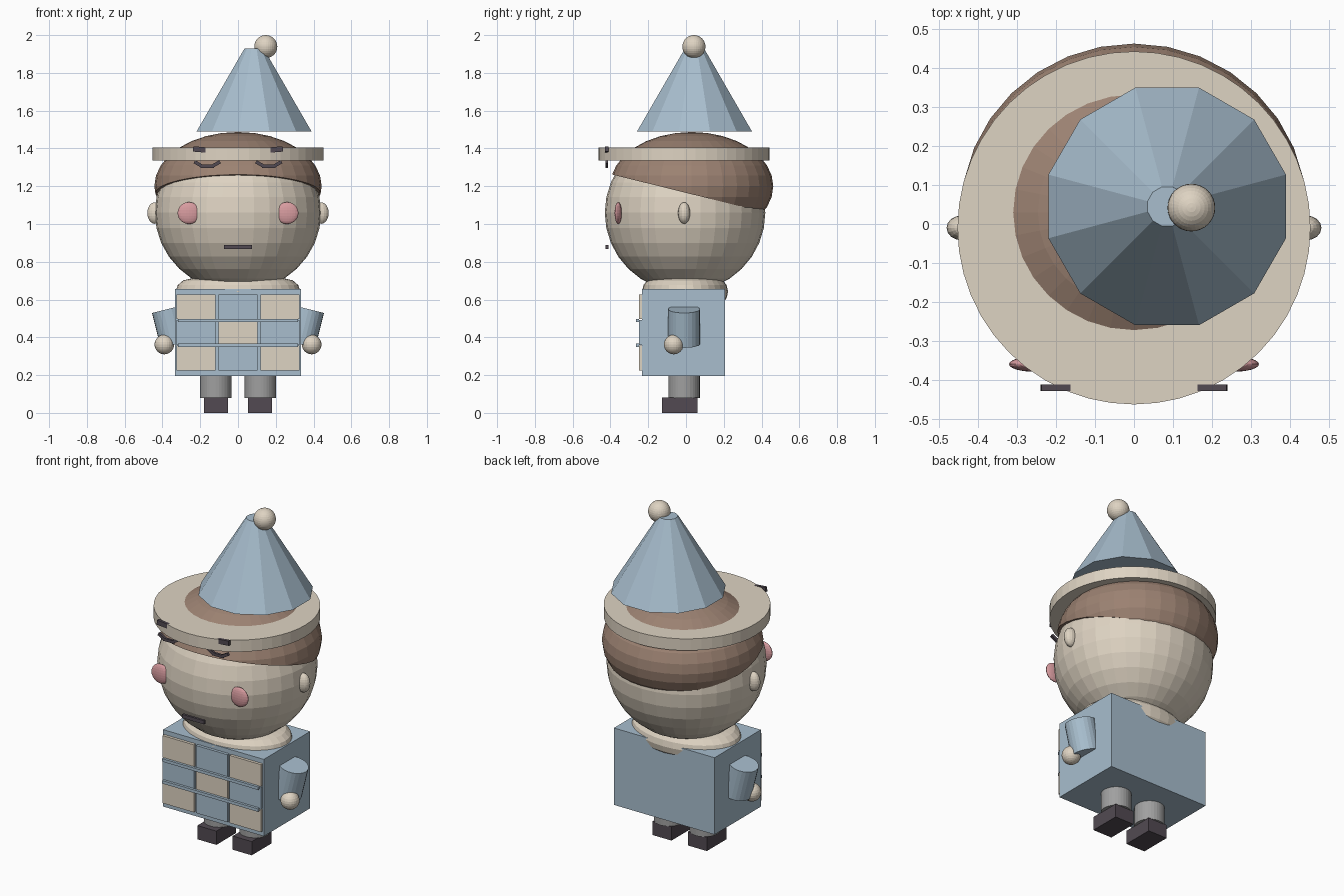
import bpy, bmesh, math
from mathutils import Vector

if "Cube" in bpy.data.objects:
    bpy.data.objects.remove(bpy.data.objects["Cube"])


def material(name, r, g, b):
    lin = [(c / 255 / 12.92) if c < 10 else ((c / 255 + 0.055) / 1.055) ** 2.4 for c in (r, g, b)]
    m = bpy.data.materials.new(name)
    m.diffuse_color = (*lin, 1)
    m.use_nodes = True
    m.node_tree.nodes["Principled BSDF"].inputs["Base Color"].default_value = m.diffuse_color
    return m


BLUE = material("pale_blue", 168, 190, 206)
CREAM = material("cream", 222, 211, 194)
HAIR = material("hair_brown", 156, 130, 114)
PINK = material("cheek_pink", 216, 156, 160)
GREY = material("trouser_grey", 160, 160, 160)
DARK = material("dark_plum", 82, 74, 82)


def finish(name, mat, rot=(0, 0, 0), scale=(1, 1, 1)):
    o = bpy.context.object
    o.name = name
    o.rotation_euler = rot
    o.scale = scale
    o.data.materials.append(mat)
    return o


def box(name, mat, lo, hi, rot=(0, 0, 0)):
    c = [(a + b) / 2 for a, b in zip(lo, hi)]
    bpy.ops.mesh.primitive_cube_add(size=1, location=c)
    return finish(name, mat, rot, [b - a for a, b in zip(lo, hi)])


def ball(name, mat, loc, radii, segs=32, rings=16):
    bpy.ops.mesh.primitive_uv_sphere_add(segments=segs, ring_count=rings, radius=1, location=loc)
    return finish(name, mat, scale=radii)


def tube(name, mat, loc, r, depth, sides=32, rot=(0, 0, 0)):
    bpy.ops.mesh.primitive_cylinder_add(vertices=sides, radius=r, depth=depth, location=loc)
    return finish(name, mat, rot)


# Head and hair cap (cut by a plane that slopes down to the back)
ball("head", CREAM, (0, -0.005, 1.06), (0.44, 0.425, 0.42))
hc, hr = Vector((0, 0.03, 1.2)), Vector((0.443, 0.432, 0.287))
hair = ball("hair", HAIR, hc, (1, 1, 1))
bm = bmesh.new()
bm.from_mesh(hair.data)
bmesh.ops.scale(bm, vec=hr, verts=bm.verts)
cut = bmesh.ops.bisect_plane(bm, geom=bm.verts[:] + bm.edges[:] + bm.faces[:],
                             plane_co=Vector((0, 0, 1.165)) - hc,
                             plane_no=(0, 0.24, 0.97), clear_inner=True)
bmesh.ops.holes_fill(bm, edges=[e for e in bm.edges if e.is_boundary])
bm.to_mesh(hair.data)
bm.free()

# Hat: brim, floating cone and bobble
tube("hat_brim", CREAM, (0, -0.01, 1.37), 0.452, 0.07, 48)
bpy.ops.mesh.primitive_cone_add(vertices=12, radius1=0.315, radius2=0.052, depth=0.44,
                                location=(0.085, 0.045, 1.71))
finish("hat_cone", BLUE, (0, 0, math.radians(15)))
ball("hat_bobble", CREAM, (0.147, 0.042, 1.939), (0.061,) * 3)

# Body and collar
box("body", BLUE, (-0.333, -0.232, 0.195), (0.333, 0.206, 0.655))
bpy.ops.mesh.primitive_torus_add(major_radius=0.25, minor_radius=0.08, major_segments=32,
                                 minor_segments=12, location=(0, -0.005, 0.642))
finish("collar", CREAM, scale=(1, 0.69, 0.86))

# Chequered front panels with two bars across
for col in range(3):
    for row in range(3):
        x, z = (col - 1) * 0.222, 0.29 + row * 0.136
        box("front_panel", BLUE if (col + row) % 2 else CREAM,
            (x - 0.104, -0.249, z - 0.066), (x + 0.104, -0.23, z + 0.066))
for z in (0.358, 0.489):
    box("front_bar", BLUE, (-0.317, -0.264, z - 0.009), (0.317, -0.249, z + 0.009))

# Mouth
box("mouth", DARK, (-0.073, -0.425, 0.868), (0.073, -0.411, 0.89))

# Mirrored parts
for s in (-1, 1):
    ball("ear", CREAM, (s * 0.44, -0.01, 1.058), (0.04, 0.032, 0.057), 16, 12)
    ball("cheek", PINK, (s * 0.26, -0.359, 1.058), (0.06, 0.019, 0.058), 24, 12)
    tube("arm", BLUE, (s * 0.351, -0.01, 0.457), 0.084, 0.19, 24, (0, s * math.radians(14), 0))
    ball("hand", CREAM, (s * 0.39, -0.065, 0.362), (0.052,) * 3, 24, 12)
    tube("trouser_leg", GREY, (s * 0.118, -0.01, 0.15), 0.083, 0.14)
    box("shoe", DARK, (s * 0.117 - 0.063, -0.127, 0), (s * 0.117 + 0.063, 0.06, 0.082))
    # Closed eye made of three strokes, and a brow tucked into the brim
    ex = s * 0.163
    box("eye_stroke", DARK, (ex - 0.036, -0.426, 1.297), (ex + 0.036, -0.412, 1.314))
    for t in (-1, 1):
        cx = ex + t * 0.048
        box("eye_stroke", DARK, (cx - 0.023, -0.426, 1.309), (cx + 0.023, -0.412, 1.327),
            (0, -t * math.radians(30), 0))
    box("brow", DARK, (ex - 0.075, -0.428, 1.377), (ex + 0.075, -0.411, 1.405),
        (0, -s * math.radians(5), 0))
